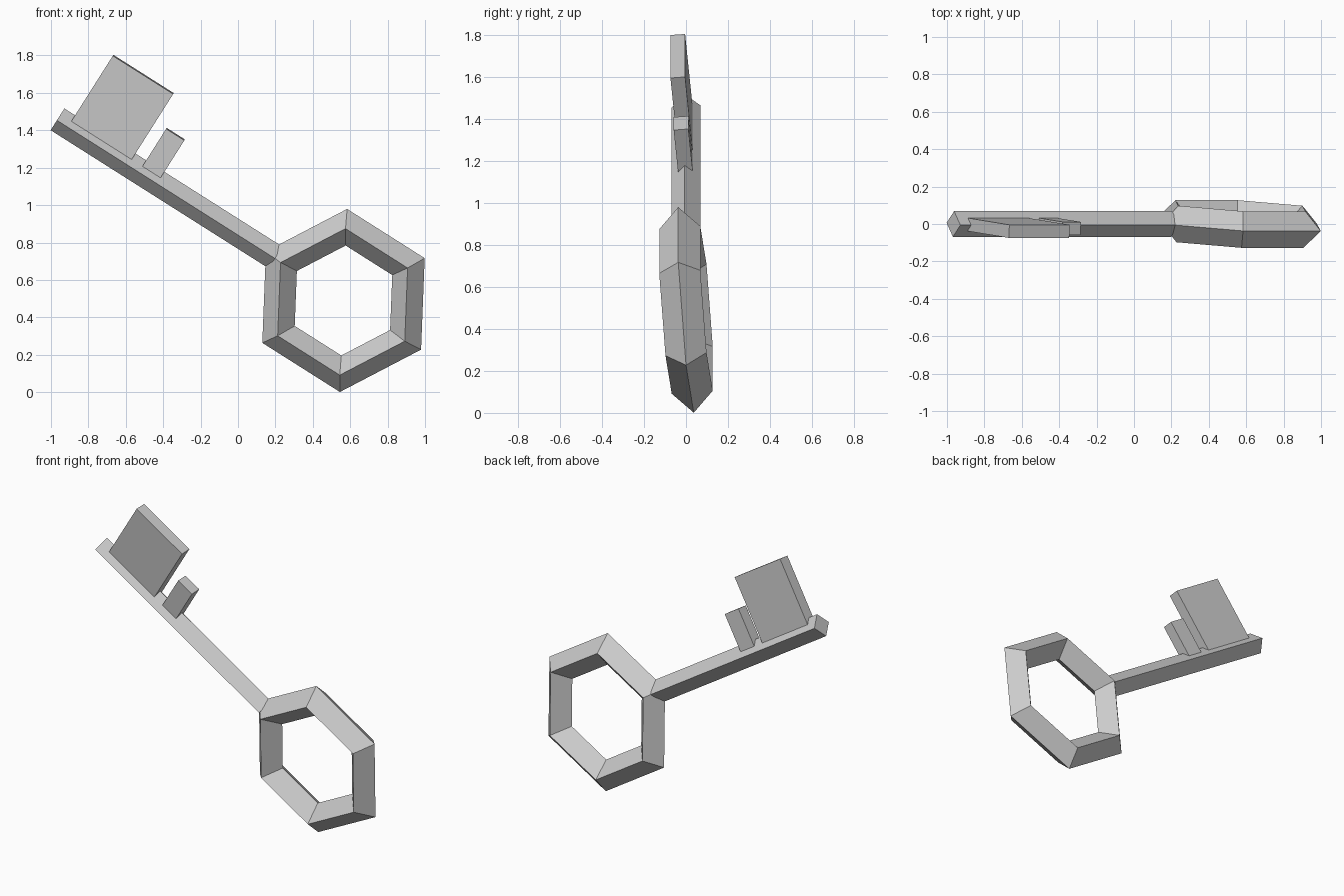
import bpy
from math import radians, sin, cos, pi
from mathutils import Matrix

if "Cube" in bpy.data.objects:
    bpy.data.objects.remove(bpy.data.objects["Cube"])

# Key frame: x along the shaft, y towards the teeth, z through the thickness
A, T = radians(32.35), radians(5)
KEY = Matrix((
    (-cos(A), sin(A) * cos(T), sin(A) * sin(T), 0.564),
    (0, -sin(T), cos(T), 0),
    (sin(A), cos(A) * cos(T), cos(A) * sin(T), 0.49),
    (0, 0, 0, 1)))


def place(name, local=Matrix()):
    """Name the new primitive and bake it into the tilted key frame."""
    ob = bpy.context.object
    ob.name = ob.data.name = name
    ob.data.transform(KEY @ local)
    return ob


def tooth(name, u0, u1, height, thick=0.07):
    bpy.ops.mesh.primitive_cube_add(size=1)
    place(name, Matrix.Translation(((u0 + u1) / 2, height / 2, 0))
          @ Matrix.Diagonal((u1 - u0, height, thick, 1)))


# Hexagonal bow with a diamond cross-section
bpy.ops.mesh.primitive_torus_add(major_segments=6, minor_segments=4,
                                 major_radius=0.393, minor_radius=0.098)
place("bow_ring")

# Four-sided shaft, standing on its edge
START, END = 0.43, 1.81
bpy.ops.mesh.primitive_cylinder_add(vertices=4, radius=0.069, depth=END - START)
place("shaft", Matrix.Translation(((START + END) / 2, 0, 0)) @ Matrix.Rotation(pi / 2, 4, 'Y'))

# Bit teeth
tooth("large_tooth", 1.36, 1.742, 0.45)
tooth("small_tooth", 1.177, 1.292, 0.272)
